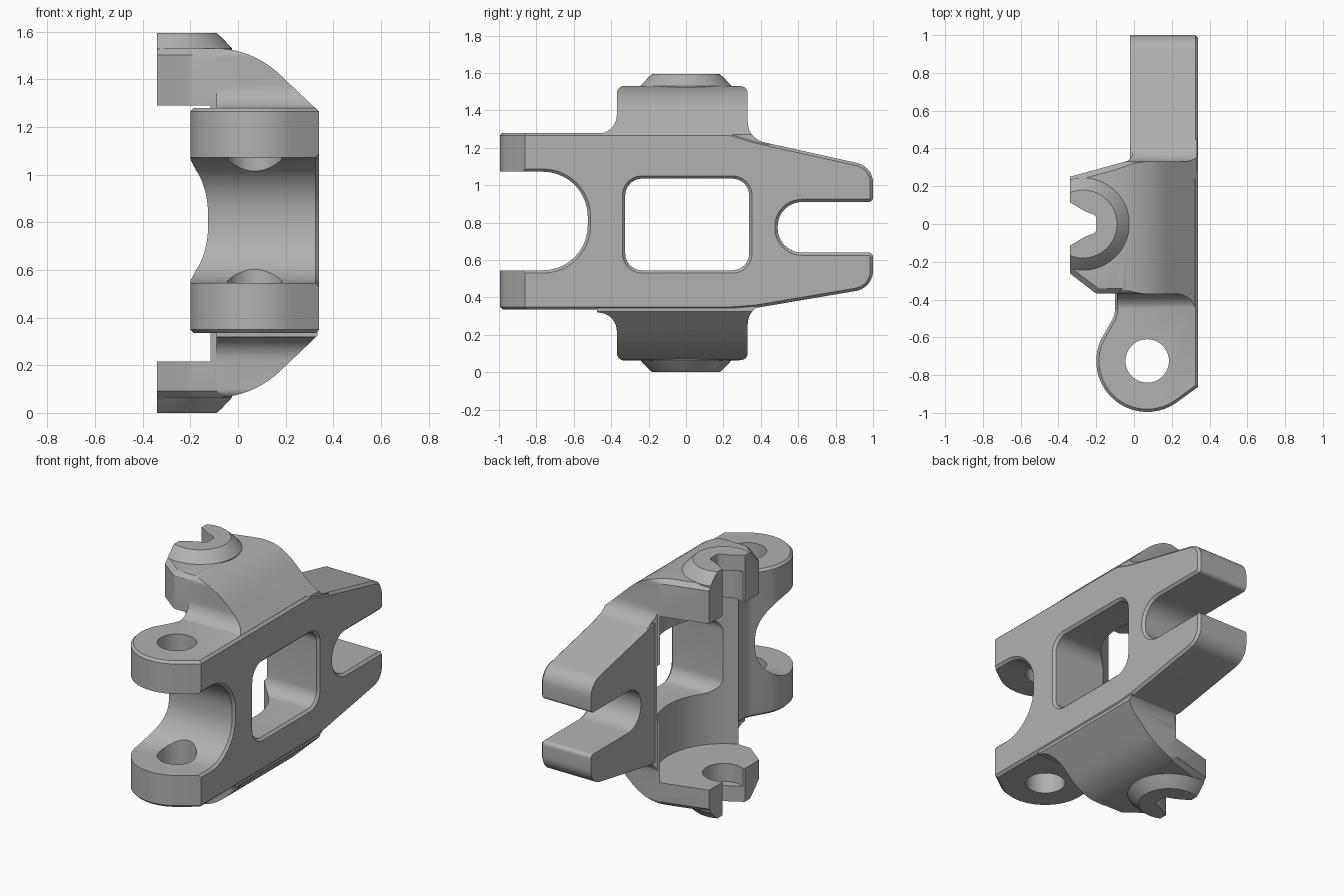
import bpy, bmesh, math
from mathutils import Vector

cube = bpy.data.objects.get("Cube")
if cube:
    bpy.data.objects.remove(cube, do_unlink=True)

MID = 0.797  # height of the mirror plane of the arms


def rounded(points, steps=10):
    """Closed 2D outline; each point is (a, b) or (a, b, corner radius)."""
    out, n = [], len(points)
    for i, p in enumerate(points):
        here = Vector(p[:2])
        r = p[2] if len(p) > 2 else 0
        if not r:
            out.append(here)
            continue
        d1 = (Vector(points[i - 1][:2]) - here).normalized()
        d2 = (Vector(points[(i + 1) % n][:2]) - here).normalized()
        half = d1.angle(d2) / 2
        centre = here + (d1 + d2).normalized() * r / math.sin(half)
        t = r / math.tan(half)
        start, end = here + d1 * t - centre, here + d2 * t - centre
        a0 = math.atan2(start.y, start.x)
        sweep = math.atan2(end.y, end.x) - a0
        sweep = (sweep + math.pi) % (2 * math.pi) - math.pi
        for k in range(steps + 1):
            a = a0 + sweep * k / steps
            out.append(centre + Vector((math.cos(a), math.sin(a))) * r)
    return out


def circle(a, b, r, n=64):
    return [Vector((a + r * math.cos(2 * math.pi * k / n),
                    b + r * math.sin(2 * math.pi * k / n))) for k in range(n)]


def loft(name, axis, rings, bevel=0):
    """Solid through rings of (height along axis, outline)."""
    place = {"x": lambda p, h: (h, p[0], p[1]),
             "y": lambda p, h: (p[0], h, p[1]),
             "z": lambda p, h: (p[0], p[1], h)}[axis]
    bm = bmesh.new()
    loops = [[bm.verts.new(place(p, h)) for p in pts] for h, pts in rings]
    caps = [bm.faces.new(loops[0]), bm.faces.new(loops[-1])]
    for low, high in zip(loops, loops[1:]):
        for i in range(len(low)):
            bm.faces.new((low[i - 1], low[i], high[i], high[i - 1]))
    bmesh.ops.recalc_face_normals(bm, faces=bm.faces)
    if bevel:
        edges = [e for f in caps for e in f.edges]
        bmesh.ops.bevel(bm, geom=edges, offset=bevel, segments=1,
                        affect='EDGES', profile=0.5)
    mesh = bpy.data.meshes.new(name)
    bm.to_mesh(mesh)
    bm.free()
    obj = bpy.data.objects.new(name, mesh)
    bpy.context.collection.objects.link(obj)
    return obj


def prism(name, axis, outline, lo, hi, bevel=0):
    return loft(name, axis, [(lo, outline), (hi, outline)], bevel)


def combine(base, other, operation):
    mod = base.modifiers.new("join", 'BOOLEAN')
    mod.object, mod.operation, mod.solver = other, operation, 'EXACT'
    bpy.context.view_layer.update()
    graph = bpy.context.evaluated_depsgraph_get()
    mesh = bpy.data.meshes.new_from_object(base.evaluated_get(graph))
    base.modifiers.clear()
    base.data = mesh
    bpy.data.objects.remove(other, do_unlink=True)


def mirrored(points):
    """Add the copy of an open upper profile below the mirror plane."""
    return points + [(p[0], 2 * MID - p[1], *p[2:]) for p in reversed(points)]


# Plate with front lugs and rear fork, seen from the side (y, z)
side = rounded([
    (-1.05, 0.335), (0.25, 0.335, 0.1), (0.38, 0.345, 0.1), (1, 0.45, 0.11),
    (1, 0.64, 0.025), (0.49, 0.64, 0.13), (0.49, 0.91, 0.13),
    (1, 0.91, 0.025), (1, 1.1, 0.11), (0.37, 1.24, 0.1), (0.24, 1.28, 0.1),
    (-1.05, 1.28), (-1.05, 1.072), (-0.525, 1.072, 0.24),
    (-0.525, 0.545, 0.24), (-1.05, 0.545)])
body = prism("bracket", "x", side, -0.3, 0.34, 0.015)

# Plan of the plate with the round lug end (x, y)
lug = [(0.07 + 0.27 * math.cos(math.radians(a)),
        -0.725 + 0.27 * math.sin(math.radians(a)))
       for a in range(-57, -211, -7)]
plan = rounded([(0.37, -0.84)] + lug + [
    (-0.1, -0.48, 0.12), (-0.1, -0.2), (-0.02, 0.2), (-0.02, 1.1),
    (0.37, 1.1)])
combine(body, prism("plan", "z", plan, 0.3335, 1.2815, 0.016), 'INTERSECT')

# Upper and lower arms: front profile, flared side profile and plan
front = rounded(mirrored([(-0.4, 1.53), (0.06, 1.53, 0.4), (0.333, 1.27)]))
arms = prism("arms", "y", front, -0.6, 0.6)
flare = rounded(mirrored([
    (0.45, 1.22), (0.33, 1.255, 0.11), (0.33, 1.531, 0.04),
    (-0.37, 1.531, 0.04), (-0.37, 1.275, 0.1), (-0.475, 1.275)]))
combine(arms, prism("flare", "x", flare, -0.5, 0.5), 'INTERSECT')
arm_plan = rounded([
    (-0.42, 0.228), (-0.03, 0.335), (-0.01, 0.36), (-0.01, 0.6), (0.5, 0.6),
    (0.5, -0.6), (-0.09, -0.6), (-0.09, -0.369), (-0.2, -0.369, 0.04),
    (-0.42, -0.2)])
combine(arms, prism("arm_plan", "z", arm_plan, 2 * MID - 1.532, 1.532, 0.03),
        'INTERSECT')

# Conical bosses on the arm ends
for s in (1, -1):
    rings = [(MID + s * h, circle(-0.27, 0, r))
             for h, r in ((0.62, 0.245), (0.732, 0.245), (0.78, 0.2),
                          (0.797, 0.18))]
    combine(arms, loft("boss", "z", rings), 'UNION')
combine(body, arms, 'UNION')

# Round pocket between the arms
combine(body, prism("pocket", "z", circle(-0.27, 0, 0.4, 96), 0.215, 1.29),
        'DIFFERENCE')


# Rounded window with a chamfered outer rim
def window(grow):
    y0, y1, z0, z1 = -0.325 - grow, 0.338 + grow, 0.545 - grow, 1.035 + grow
    r = 0.09 + grow
    return rounded([(y0, z0, r), (y1, z0, r), (y1, z1, r), (y0, z1, r)])


combine(body, loft("window", "x", [(-0.6, window(0)), (0.325, window(0)),
                                   (0.36, window(0.035))]), 'DIFFERENCE')

# Lug pin hole
combine(body, prism("pin_hole", "z", circle(0.07, -0.725, 0.115), 0.2, 1.4),
        'DIFFERENCE')

# Open pin seats: flared mouth through the arm, wider bore on the inside
mouth = rounded([(-0.4, 0.15), (-0.255, 0.065, 0.02), (-0.198, 0.045, 0.03),
                 (-0.198, -0.045, 0.03), (-0.255, -0.065, 0.02),
                 (-0.4, -0.15)])
combine(body, prism("mouth", "z", mouth, -0.2, 1.8), 'DIFFERENCE')
combine(body, prism("seat_bore", "z", circle(-0.27, 0, 0.125), 0.1, 1.49),
        'DIFFERENCE')

# Flat ends of the arms
end = [(-1, -1), (-0.34, -1), (-0.34, 1), (-1, 1)]
combine(body, prism("arm_end", "z", end, -0.5, 2), 'DIFFERENCE')

# Plain metal colour and shading
grey = bpy.data.materials.new("plain grey metal")
grey.use_nodes = True
colour = (0.44, 0.44, 0.44, 1)
grey.diffuse_color = colour
grey.node_tree.nodes["Principled BSDF"].inputs["Base Color"].default_value = colour
body.data.materials.clear()
body.data.materials.append(grey)
for poly in body.data.polygons:
    poly.material_index = 0
bpy.ops.object.select_all(action='DESELECT')
body.select_set(True)
bpy.context.view_layer.objects.active = body
bpy.ops.object.shade_smooth_by_angle(angle=math.radians(25))
